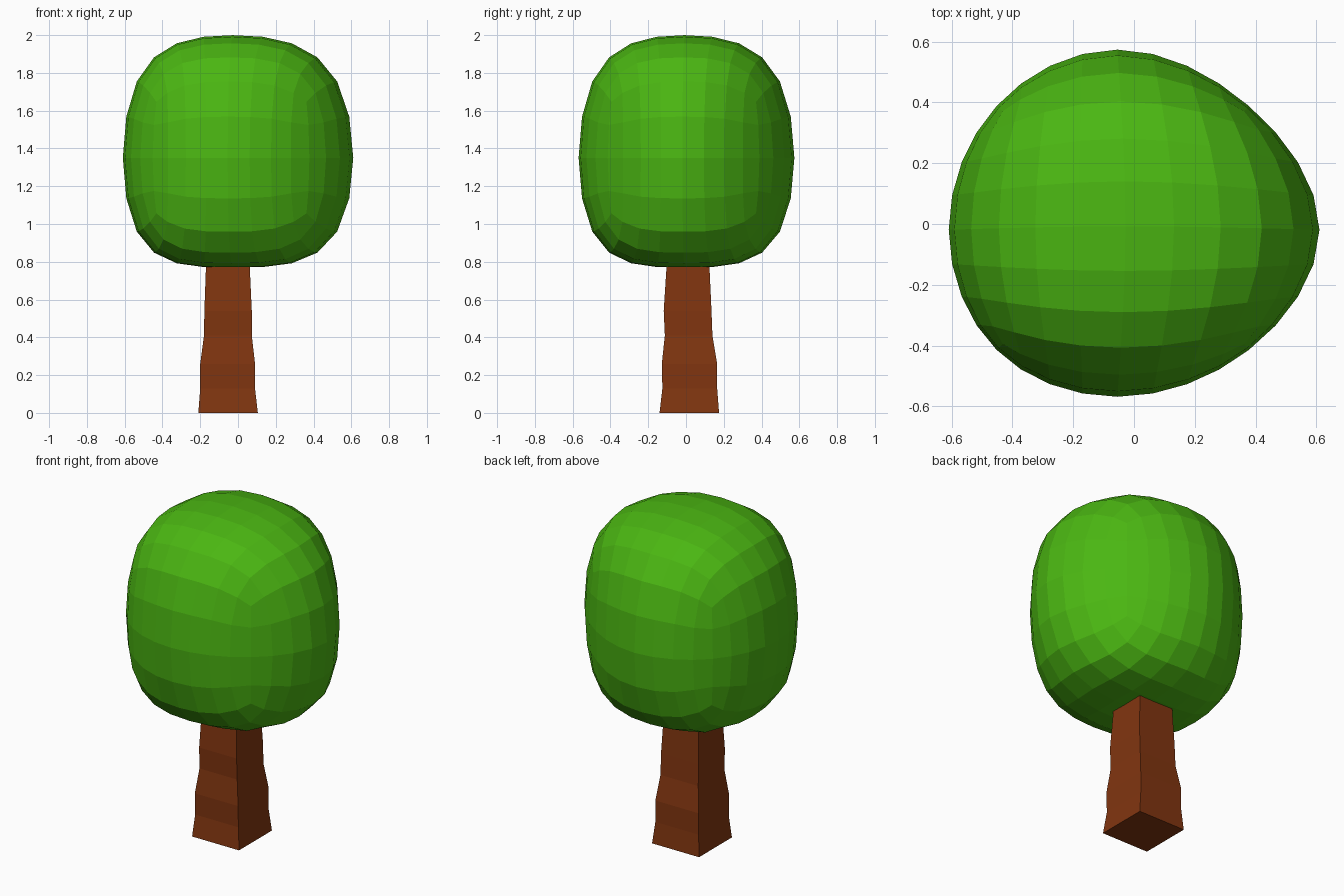
import bpy

if "Cube" in bpy.data.objects:
    bpy.data.objects.remove(bpy.data.objects["Cube"])


def make_object(name, verts, faces, color):
    mesh = bpy.data.meshes.new(name)
    mesh.from_pydata(verts, [], faces)
    mesh.update()
    obj = bpy.data.objects.new(name, mesh)
    bpy.context.collection.objects.link(obj)
    mat = bpy.data.materials.new(name + "_color")
    mat.diffuse_color = color
    mat.use_nodes = True
    mat.node_tree.nodes["Principled BSDF"].inputs["Base Color"].default_value = mat.diffuse_color
    mesh.materials.append(mat)
    return obj


def bridge(lower, upper):
    n = len(lower)
    return [(lower[i], lower[(i + 1) % n], upper[(i + 1) % n], upper[i]) for i in range(n)]


# Trunk: slightly wobbly square column, each level is (z, x0, x1, y0, y1)
levels = [
    (0.00, -0.21, 0.105, -0.14, 0.175),
    (0.13, -0.20, 0.09, -0.125, 0.165),
    (0.26, -0.20, 0.09, -0.128, 0.165),
    (0.41, -0.18, 0.073, -0.112, 0.14),
    (0.54, -0.178, 0.073, -0.118, 0.135),
    (0.82, -0.168, 0.06, -0.10, 0.122),
]
verts, faces = [], [(3, 2, 1, 0)]
for z, x0, x1, y0, y1 in levels:
    verts += [(x0, y0, z), (x1, y0, z), (x1, y1, z), (x0, y1, z)]
for k in range(len(levels) - 1):
    faces += bridge(range(4 * k, 4 * k + 4), range(4 * k + 4, 4 * k + 8))
top = 4 * (len(levels) - 1)
faces.append((top, top + 1, top + 2, top + 3))
make_object("trunk", verts, faces, (0.22, 0.036, 0.005, 1))

# Foliage: eight-sided cage with quad caps, rounded by subdivision
ring = [(0.756, -0.02), (0.404, 0.43), (-0.06, 0.684), (-0.503, 0.43),
        (-0.70, -0.02), (-0.503, -0.468), (-0.06, -0.655), (0.404, -0.468)]
verts = [(x, y, 0.763) for x, y in ring] + [(x, y, 1.933) for x, y in ring]
verts += [(-0.035, -0.01, 0.778), (-0.035, -0.01, 2.083)]
faces = bridge(range(8), range(8, 16))
for i in range(0, 8, 2):
    a, b, c = i, i + 1, (i + 2) % 8
    faces.append((16, c, b, a))
    faces.append((17, a + 8, b + 8, c + 8))
foliage = make_object("foliage", verts, faces, (0.07, 0.47, 0.006, 1))
sub = foliage.modifiers.new("rounding", 'SUBSURF')
sub.levels = sub.render_levels = 2
